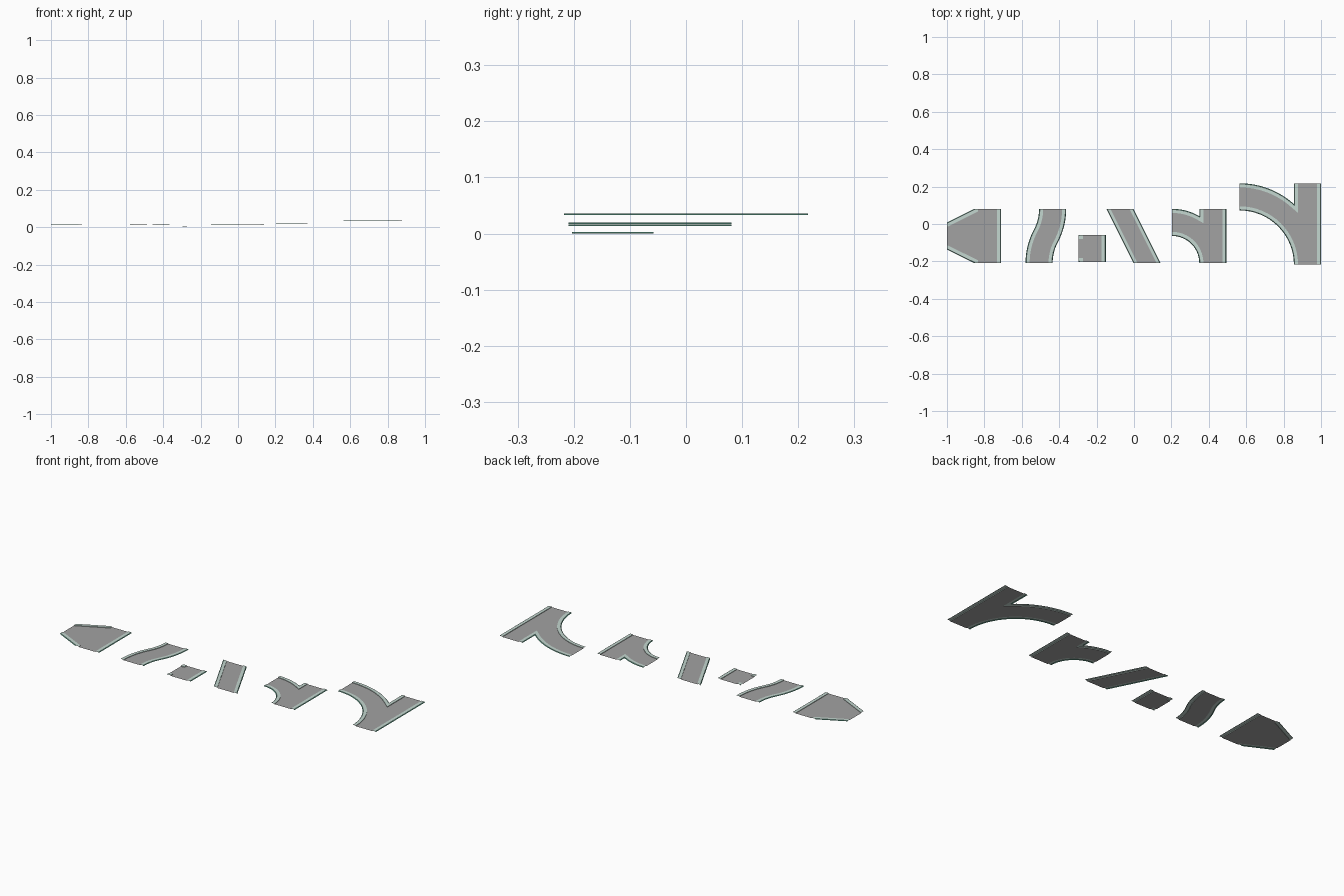
import bpy, math
from mathutils import Vector

if "Cube" in bpy.data.objects:
    bpy.data.objects.remove(bpy.data.objects["Cube"])

U = 0.145            # one road tile
W = 0.022            # kerb width
H = 0.003            # kerb height
E = 0.0005           # tiny stub used to square off kerb ends


def material(name, rgb):
    m = bpy.data.materials.new(name)
    m.diffuse_color = (*rgb, 1)
    m.use_nodes = True
    m.node_tree.nodes["Principled BSDF"].inputs["Base Color"].default_value = m.diffuse_color
    return m


GREEN = material("green_edge", (0.10, 0.30, 0.22))
LIGHT = material("pale_kerb", (0.55, 0.68, 0.63))
ASPHALT = material("asphalt", (0.36, 0.36, 0.36))


def offset(path, d):
    """Move a polyline to its left by d with mitred corners."""
    pts = [Vector(p) for p in path]
    norms = []
    for a, b in zip(pts, pts[1:]):
        t = (b - a).normalized()
        norms.append(Vector((-t.y, t.x)))
    out = []
    for i, p in enumerate(pts):
        a, b = norms[max(i - 1, 0)], norms[min(i, len(norms) - 1)]
        if i in (0, len(pts) - 1):
            # arc ends sit on the tile border, so slide along it
            ax = Vector((round(a.x), round(a.y)))
            out.append(p + ax * d)
        else:
            out.append(p + (a + b) * (d / (1 + a.dot(b))))
    return out


def add_mesh(name, verts, faces, mats, ids, z):
    me = bpy.data.meshes.new(name)
    me.from_pydata(verts, [], faces)
    for m in mats:
        me.materials.append(m)
    for p, k in zip(me.polygons, ids):
        p.material_index = k
    ob = bpy.data.objects.new(name, me)
    ob.location.z = z
    bpy.context.collection.objects.link(ob)
    return ob


def road_piece(name, sides, z, shear=lambda p: p):
    """sides: kerb lines in counter-clockwise order, gaps are open road ends."""
    section = [(0, 0), (0.004, H), (W, H), (W, 0)]
    verts, faces, ids, surface = [], [], [], []
    for side in sides:
        rows = [[(*shear(p), h) for p in offset(side, d)] for d, h in section]
        n, base = len(side), len(verts)
        for r in rows:
            verts += r
        for j in range(3):
            for i in range(n - 1):
                a = base + j * n + i
                faces.append((a, a + 1, a + n + 1, a + n))
                ids.append(0 if j == 0 else 1)
        surface += rows[-1]
    add_mesh(name + "_kerb", verts, faces, [GREEN, LIGHT], ids, z)
    add_mesh(name + "_surface", surface, [tuple(range(len(surface)))], [ASPHALT], [0], z)


def arc(cx, cy, r, a0, a1, n=16):
    return [(cx + r * math.cos(a0 + (a1 - a0) * i / n),
             cy + r * math.sin(a0 + (a1 - a0) * i / n)) for i in range(n + 1)]


Y0, Y1 = -0.209, 0.081

# wide T junction with slanted corners
x0, xm, x1 = -1.0, -1.0 + U, -1.0 + 2 * U
ym = (Y0 + Y1) / 2
road_piece("slanted_junction", [
    [(x1, Y0), (x1, Y1)],
    [(xm, Y1), (xm, Y1 - E), (x0 + E, ym + U / 2), (x0, ym + U / 2)],
    [(x0, ym - U / 2), (x0 + E, ym - U / 2), (xm, Y0 + E), (xm, Y0)],
], 0.013)

# S bend: two mirrored arcs, kerbs at half a tile each side of the centre line
cx, dx, dy = -0.58 + U / 2, U / 4, U
R = (dx * dx + dy * dy) / (2 * dx)
ang = math.asin(dy / R)


def bend(side):
    o = side * U / 2
    low = arc(cx + R, Y0, R - o, math.pi, math.pi - ang, 10)
    high = arc(cx + 2 * dx - R, Y1, R + o, -ang, 0, 10)
    return low + high[1:]


road_piece("s_bend", [bend(1), bend(-1)[::-1]], 0.013)

# small T junction with square corner kerbs
x0, x1, a, b = -0.296, -0.151, -0.203, -0.058
road_piece("small_junction", [
    [(x1, a), (x1, b)],
    [(x0 + E, b), (x0 + E, b - E), (x0, b - E)],
    [(x0, a + E), (x0 + E, a + E), (x0 + E, a)],
], 0.0)

# skewed straight
road_piece("skewed_straight", [
    [(U / 2, Y0), (U / 2, Y1)],
    [(-U / 2, Y1), (-U / 2, Y0)],
], 0.013, lambda p: (p[0] - 0.5 * (p[1] - ym) - 0.003, p[1]))


# straight road with a curved branch, n tiles across
def branch(name, x0, y0, n, z):
    x1, xs, y1 = x0 + n * U, x0 + (n - 1) * U, y0 + n * U
    outer = arc(x0, y0, n * U, math.acos((n - 1) / n), math.pi / 2)
    road_piece(name, [
        [(x1, y0), (x1, y1)],
        [(xs, y1)] + outer,
        arc(x0, y0, (n - 1) * U, math.pi / 2, 0),
    ], z)


branch("small_branch", 0.204, Y0, 2, 0.017)
branch("large_branch", 1 - 3 * U, -1.5 * U, 3, 0.033)
